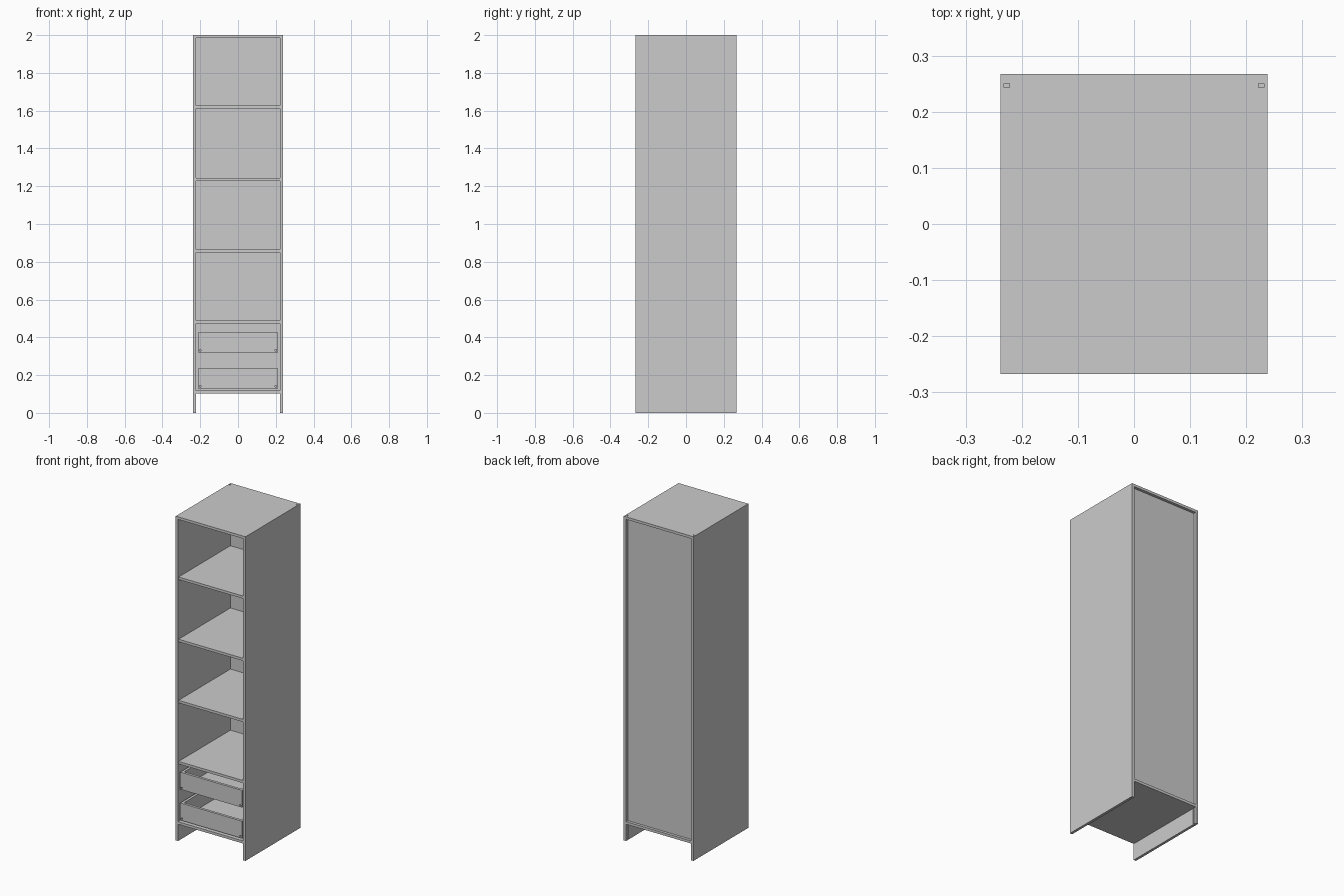
import bpy
import bmesh
from mathutils import Vector

cube = bpy.data.objects.get("Cube")
if cube:
    bpy.data.objects.remove(cube, do_unlink=True)

grey = bpy.data.materials.new("light grey board")
grey.use_nodes = True
colour = (0.6, 0.6, 0.6, 1)
grey.diffuse_color = colour
grey.node_tree.nodes["Principled BSDF"].inputs["Base Color"].default_value = colour

HALF_W, HALF_D, HEIGHT = 0.238, 0.267, 2.0
T = 0.016                      # board thickness
GROOVE, THIN = 0.01, 0.007     # groove depth, thin panel thickness
INNER = HALF_W - T


def finish(name, bm):
    bmesh.ops.recalc_face_normals(bm, faces=bm.faces)
    mesh = bpy.data.meshes.new(name)
    bm.to_mesh(mesh)
    bm.free()
    mesh.materials.append(grey)
    obj = bpy.data.objects.new(name, mesh)
    bpy.context.collection.objects.link(obj)
    return obj


def board(name, half_x, y0, y1, z0, z1):
    """Flat board centred on x = 0."""
    bm = bmesh.new()
    bmesh.ops.create_cube(bm, size=1)
    for v in bm.verts:
        v.co = Vector((v.co.x * 2 * half_x,
                       y0 + (v.co.y + 0.5) * (y1 - y0),
                       z0 + (v.co.z + 0.5) * (z1 - z0)))
    return finish(name, bm)


def grooved_pair(name, inner, low, high, groove_at, start, end, upright):
    """Mirrored pair of side boards with a groove along the inner face."""
    outer, deep = inner + T, inner + GROOVE
    profile = [(inner, low), (outer, low), (outer, high), (inner, high),
               (inner, groove_at + THIN), (deep, groove_at + THIN),
               (deep, groove_at), (inner, groove_at)]
    bm = bmesh.new()
    if upright:
        points = [(u, v, start) for u, v in profile]
        travel = Vector((0, 0, end - start))
    else:
        points = [(u, start, v) for u, v in profile]
        travel = Vector((0, end - start, 0))
    face = bm.faces.new([bm.verts.new(p) for p in points])
    result = bmesh.ops.extrude_face_region(bm, geom=[face], use_keep_orig=True)
    moved = [g for g in result["geom"] if isinstance(g, bmesh.types.BMVert)]
    bmesh.ops.translate(bm, verts=moved, vec=travel)
    obj = finish(name, bm)
    obj.modifiers.new("mirror", "MIRROR")
    return obj


# Carcass: sides reach the floor, back panel sits in their grooves
BACK = 0.243
grooved_pair("side_panels", INNER, -HALF_D, HALF_D, BACK, 0, HEIGHT, True)
board("top_panel", INNER, -HALF_D, HALF_D, HEIGHT - T, HEIGHT)
board("bottom_panel", INNER, -HALF_D, HALF_D, 0.103, 0.103 + T)
board("back_panel", INNER + GROOVE, BACK, BACK + THIN, 0.103 + T, HEIGHT - T)

# Shelves
for i, top in enumerate((0.489, 0.866, 1.243, 1.627)):
    board(f"shelf_{i + 1}", INNER, -0.262, BACK, top - T, top)

# Open-topped drawers, front and back boards held between grooved sides
BOX, FRONT, REAR, TALL = 0.195, -0.262, 0.19, 0.106
for name, z in (("lower_drawer", 0.13), ("upper_drawer", 0.32)):
    base = z + 0.008
    grooved_pair(name + "_sides", BOX, z, z + TALL, base, FRONT, REAR, False)
    board(name + "_front", BOX, FRONT, FRONT + T, z, z + TALL)
    board(name + "_back", BOX, REAR - T, REAR, z, z + TALL)
    board(name + "_base", BOX + GROOVE, FRONT + T, REAR - T, base, base + THIN)
